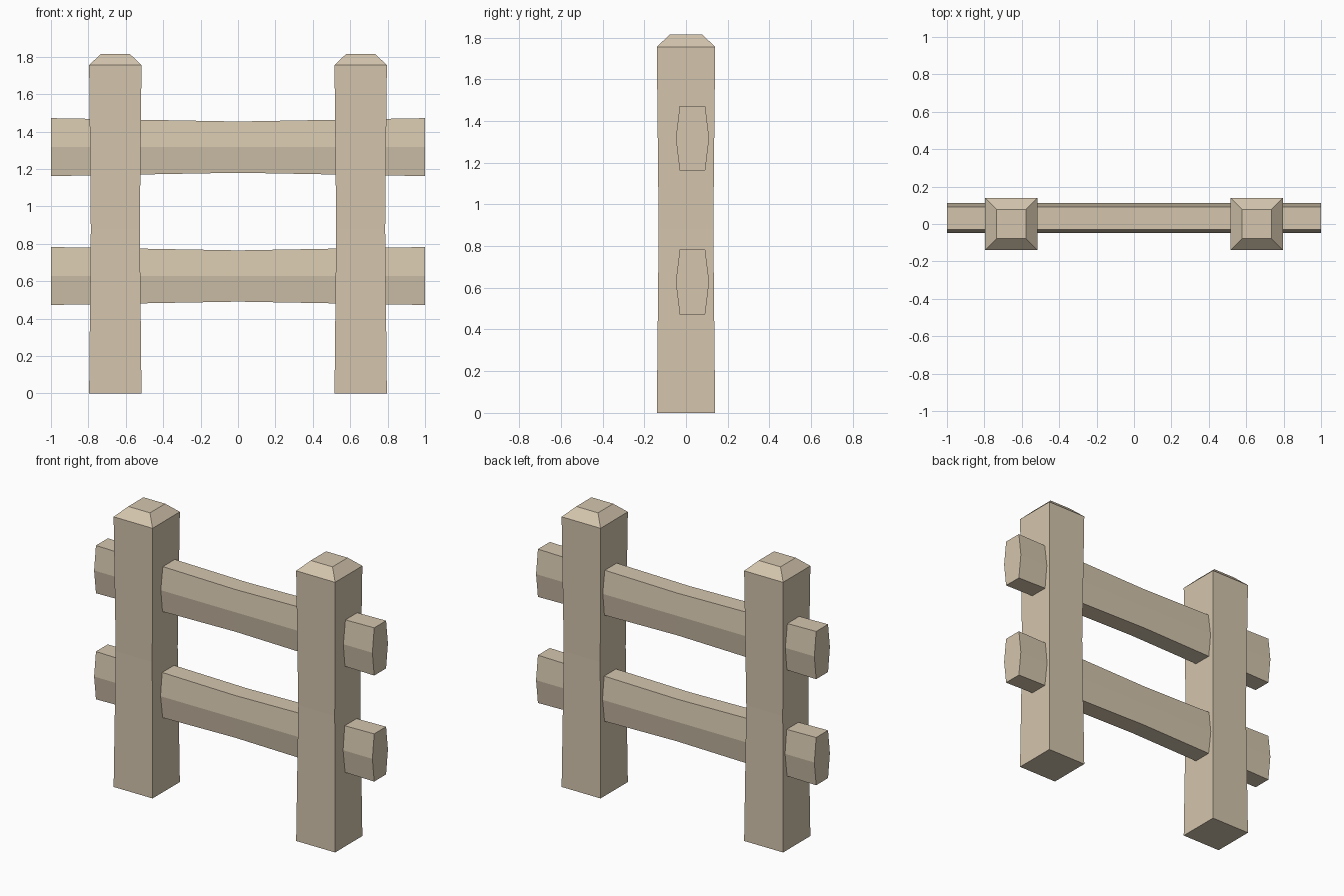
import bpy, bmesh

if "Cube" in bpy.data.objects:
    bpy.data.objects.remove(bpy.data.objects["Cube"])

wood = bpy.data.materials.new("pale_wood")
wood.diffuse_color = (0.66, 0.56, 0.42, 1)
wood.use_nodes = True
wood.node_tree.nodes["Principled BSDF"].inputs["Base Color"].default_value = wood.diffuse_color


def loft(name, rings):
    """Skin a list of equal-sized point rings and cap both ends."""
    bm = bmesh.new()
    loops = [[bm.verts.new(p) for p in ring] for ring in rings]
    n = len(loops[0])
    for a, b in zip(loops, loops[1:]):
        for i in range(n):
            j = (i + 1) % n
            bm.faces.new((a[i], a[j], b[j], b[i]))
    bm.faces.new(loops[0])
    bm.faces.new(loops[-1])
    bmesh.ops.recalc_face_normals(bm, faces=bm.faces)
    mesh = bpy.data.meshes.new(name)
    bm.to_mesh(mesh)
    bm.free()
    mesh.materials.append(wood)
    obj = bpy.data.objects.new(name, mesh)
    bpy.context.collection.objects.link(obj)
    return obj


# Posts: square, slightly waisted, with chamfered tops
post_profile = [(0, 0.14), (0.88, 0.131), (1.755, 0.14), (1.815, 0.078)]
for name, cx in (("left_post", -0.656), ("right_post", 0.656)):
    loft(name, [[(cx + sx * h, sy * h, z)
                 for sx, sy in ((-1, -1), (1, -1), (1, 1), (-1, 1))]
                for z, h in post_profile])

# Rails: flattened hexagonal section, thinner at mid span
section = [(-0.03, -1), (0.092, -1), (0.111, 0), (0.092, 1), (-0.03, 1), (-0.049, 0)]
for name, cz in (("lower_rail", 0.628), ("upper_rail", 1.317)):
    loft(name, [[(x, y, cz + k * h) for y, k in section]
                for x, h in ((-1, 0.155), (0, 0.137), (1, 0.155))])
